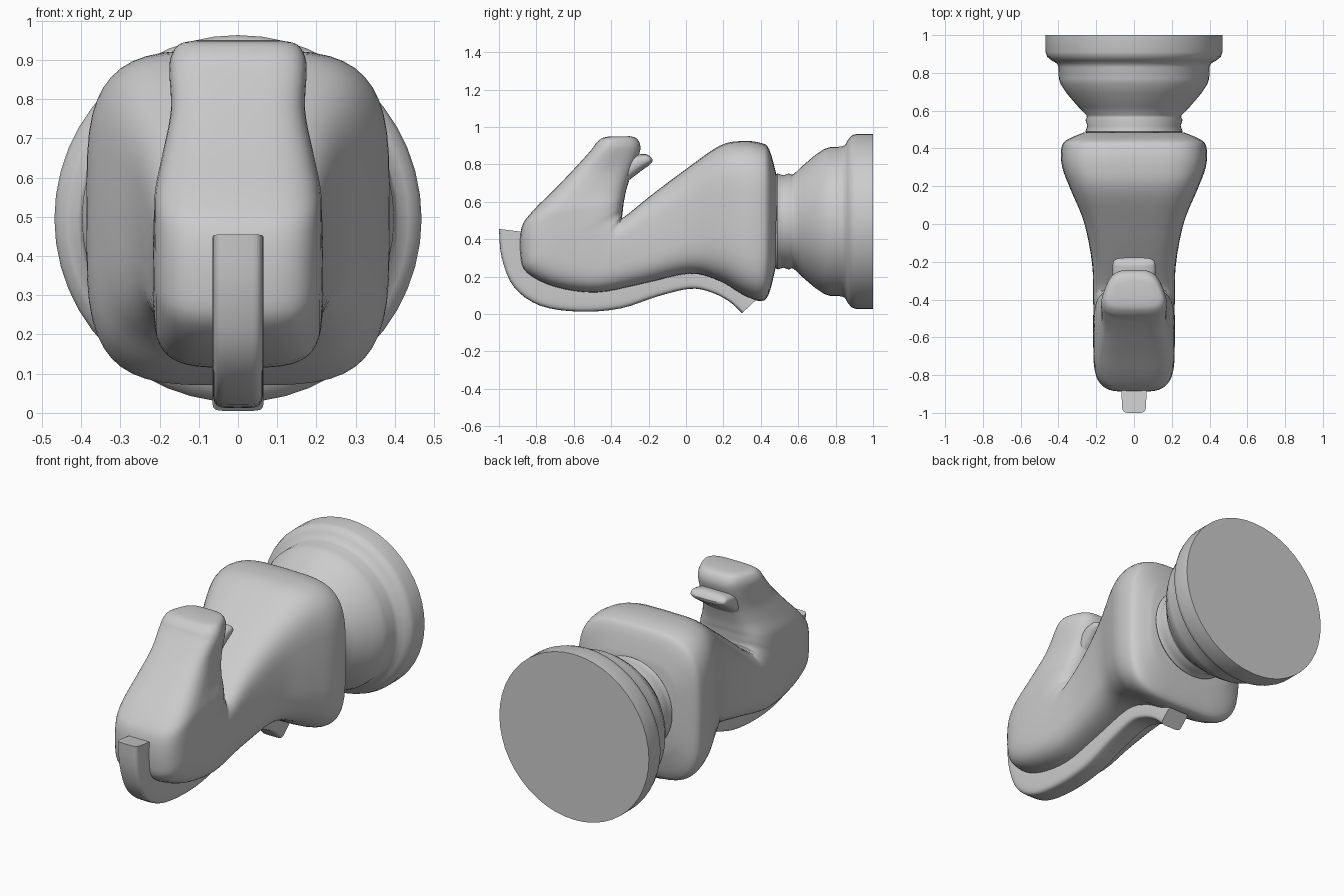
import bpy, bmesh, math
from mathutils import Vector

if "Cube" in bpy.data.objects:
    bpy.data.objects.remove(bpy.data.objects["Cube"])


def finish(name, bm, angle):
    bmesh.ops.recalc_face_normals(bm, faces=bm.faces)
    me = bpy.data.meshes.new(name)
    bm.to_mesh(me)
    bm.free()
    ob = bpy.data.objects.new(name, me)
    bpy.context.collection.objects.link(ob)
    bpy.ops.object.select_all(action='DESELECT')
    ob.select_set(True)
    bpy.context.view_layer.objects.active = ob
    bpy.ops.object.shade_smooth_by_angle(angle=math.radians(angle))
    return ob


def skin(name, rings, angle=40):
    bm = bmesh.new()
    vs = [[bm.verts.new(p) for p in r] for r in rings]
    n = len(vs[0])
    for a, b in zip(vs, vs[1:]):
        for i in range(n):
            bm.faces.new((a[i], a[(i + 1) % n], b[(i + 1) % n], b[i]))
    bm.faces.new(vs[0])
    bm.faces.new(vs[-1])
    return finish(name, bm, angle)


def smooth_rows(rows, steps):
    """Catmull-Rom interpolation through the control rows."""
    out = []
    for i in range(len(rows) - 1):
        quad = (rows[max(i - 1, 0)], rows[i], rows[i + 1], rows[min(i + 2, len(rows) - 1)])
        for s in range(steps):
            t = s / steps
            out.append([b + .5 * t * (c - a + t * (2 * a - 5 * b + 4 * c - d + t * (3 * (b - c) + d - a)))
                        for a, b, c, d in zip(*quad)])
    return out + [list(rows[-1])]


def loft(name, rows, power, steps=4, n=48, angle=40):
    """Rows: inner y, z, outer y, z, half width, width factor at the inner end."""
    rings = []
    for y1, z1, y2, z2, w, k in smooth_rows(rows, steps):
        a, b = Vector((0, y1, z1)), Vector((0, y2, z2))
        ring = []
        for j in range(n):
            t = 2 * math.pi * j / n
            c, s = math.cos(t), math.sin(t)
            u = math.copysign(abs(c) ** (2 / power), c)
            v = math.copysign(abs(s) ** (2 / power), s)
            f = (v + 1) / 2
            p = a.lerp(b, f)
            p.x = u * w * (k + (1 - k) * min(1, f * 1.6))
            ring.append(p)
        rings.append(ring)
    return skin(name, rings, angle)


# Neck and head, swept from the collar round to the muzzle
loft("neck_and_head", [
    (.485, .74, .48, .25, .27, 1),
    (.445, .88, .44, .10, .36, 1),
    (.40, .915, .39, .07, .385, 1),
    (.30, .925, .30, .105, .38, 1),
    (.18, .90, .18, .175, .335, 1),
    (.00, .775, .02, .215, .265, 1),
    (-.18, .64, -.24, .16, .222, 1),
    (-.33, .52, -.48, .115, .216, 1),
    (-.338, .535, -.70, .145, .216, 1),
    (-.338, .55, -.85, .22, .216, 1),
    (-.336, .57, -.885, .31, .216, 1),
    (-.334, .59, -.88, .46, .214, .98),
    (-.33, .61, -.82, .55, .212, .92),
    (-.32, .66, -.70, .67, .192, .85),
    (-.295, .74, -.59, .785, .172, .8),
    (-.25, .855, -.505, .88, .176, .68),
    (-.245, .905, -.48, .915, .17, .68),
    (-.265, .94, -.45, .94, .15, .7),
    (-.30, .951, -.42, .948, .11, .8),
], 3.9)

# Lower lip
loft("lower_lip", [
    (-.325, .70, -.39, .76, .11, 1),
    (-.24, .765, -.30, .84, .115, 1),
    (-.198, .795, -.235, .855, .113, 1),
    (-.182, .812, -.208, .853, .105, 1),
    (-.178, .825, -.19, .842, .08, 1),
], 3, n=32)

# Mane strip along the back of the neck
loft("mane", [
    (-.80, .43, -1.0, .455, .065, 1),
    (-.79, .36, -.985, .30, .065, 1),
    (-.75, .30, -.92, .145, .065, 1),
    (-.66, .25, -.78, .045, .065, 1),
    (-.55, .22, -.57, .013, .065, 1),
    (-.38, .22, -.35, .03, .065, 1),
    (-.19, .25, -.15, .095, .065, 1),
    (.02, .27, .02, .135, .065, 1),
    (.17, .22, .13, .118, .065, 1),
    (.29, .15, .23, .068, .065, 1),
    (.38, .08, .30, .005, .065, 1),
], 6, n=40)

# Turned base and collar, revolved about the y axis
profile = [(.44, .20), (.475, .245), (.49, .257), (.52, .247), (.55, .257), (.565, .25),
           (.575, .252), (.62, .295), (.69, .355), (.74, .388), (.77, .398), (.83, .40),
           (.85, .408), (.865, .435), (.885, .46), (.91, .468), (1.0, .468)]
skin("turned_base", [[(r * math.cos(2 * math.pi * i / 48), y, .495 + r * math.sin(2 * math.pi * i / 48))
                      for i in range(48)] for y, r in profile], 50)
